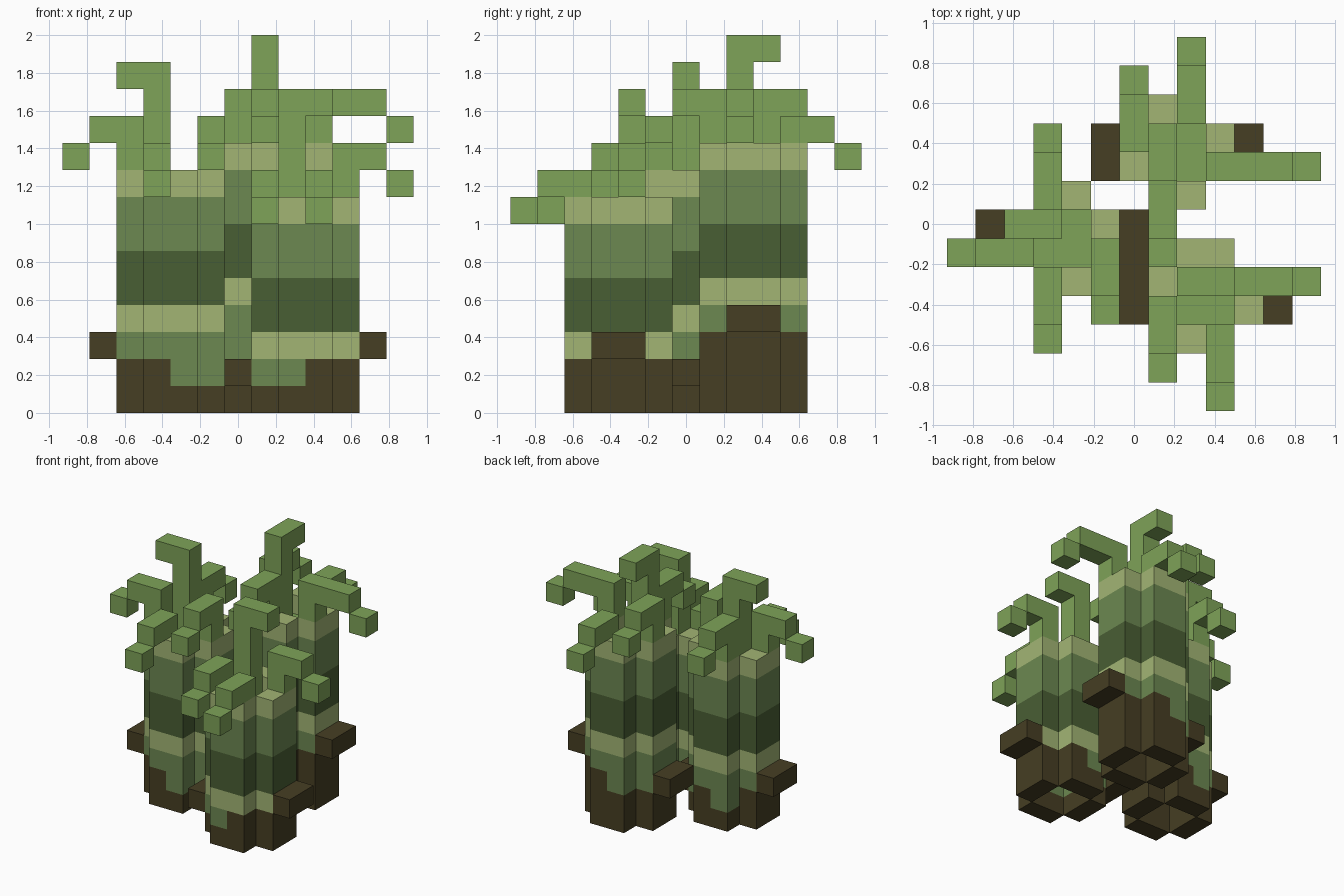
import bpy, bmesh
from math import radians

U = 2 / 14  # edge of one block

cube = bpy.data.objects.get("Cube")
if cube:
    bpy.data.objects.remove(cube, do_unlink=True)


def linear(hex_code):
    values = [int(hex_code[i:i + 2], 16) / 255 for i in (0, 2, 4)]
    return [v / 12.92 if v <= 0.04045 else ((v + 0.055) / 1.055) ** 2.4 for v in values] + [1]


def make_material(name, hex_code):
    mat = bpy.data.materials.new(name)
    mat.use_nodes = True
    mat.diffuse_color = linear(hex_code)
    mat.node_tree.nodes["Principled BSDF"].inputs["Base Color"].default_value = linear(hex_code)
    return mat


MATERIALS = [make_material("root_brown", "463E23"),
             make_material("mid_green", "6C8851"),
             make_material("pale_green", "A2B574"),
             make_material("dark_green", "495E34"),
             make_material("tendril_green", "7EA358")]
BROWN, MID, PALE, DARK, TENDRIL = range(5)

# Outward direction and two edge directions for each side of a block
SIDES = []
for axis in range(3):
    for sign in (-1, 1):
        n, a, b = [0] * 3, [0] * 3, [0] * 3
        n[axis], a[(axis + 1) % 3], b[(axis + 2) % 3] = sign, 1, sign
        SIDES.append((n, a, b))


def build_blocks(name, blocks):
    """Skin a set of grid blocks {(x, y, z): material} with their outer faces."""
    bm = bmesh.new()
    for (x, y, z), mat in blocks.items():
        for n, a, b in SIDES:
            if (x + n[0], y + n[1], z + n[2]) in blocks:
                continue
            corners = []
            for s, t in ((-1, -1), (1, -1), (1, 1), (-1, 1)):
                p = [(n[i] + s * a[i] + t * b[i]) / 2 for i in range(3)]
                corners.append(bm.verts.new(((x + p[0]) * U, (y + p[1]) * U, (z + 0.5 + p[2]) * U)))
            bm.faces.new(corners).material_index = mat
    bmesh.ops.remove_doubles(bm, verts=bm.verts, dist=U / 100)
    bmesh.ops.dissolve_limit(bm, angle_limit=radians(1), verts=bm.verts, edges=bm.edges,
                             delimit={'MATERIAL'})
    mesh = bpy.data.meshes.new(name)
    bm.to_mesh(mesh)
    bm.free()
    for mat in MATERIALS:
        mesh.materials.append(mat)
    bpy.context.collection.objects.link(bpy.data.objects.new(name, mesh))


def build_stalk(name, x0, y0, top, brown, low_cells):
    """Four planks round a hollow core, banded by height."""
    blocks = {}
    for i in range(4):
        for j in range(4):
            if (i in (0, 3)) == (j in (0, 3)):
                continue
            soil = brown - 1 if (i, j) in low_cells else brown
            for z in range(top):
                down = top - 1 - z
                if z < soil:
                    mat = BROWN
                elif down == 0 or down == 5:
                    mat = PALE
                elif down in (3, 4):
                    mat = DARK
                else:
                    mat = MID
                blocks[x0 + i, y0 + j, z] = mat
    build_blocks(name + "_stalk", blocks)
    # Recessed green core cap
    build_blocks(name + "_core", {(x0 + i, y0 + j, top - 2): TENDRIL
                                  for i in (1, 2) for j in (1, 2)})


def build_roots(name, x0, y0, left_z, right_z):
    """A two-block root on each x side of the stalk."""
    for side, x, z in (("right", x0 - 1, left_z), ("left", x0 + 4, right_z)):
        build_blocks(f"{name}_{side}_root", {(x, y0 + j, z): BROWN for j in (1, 2)})


def build_tendril(name, x, y, dx, dy, base, raised):
    """Tendril that rises from the rim, reaches outward and droops at the tip."""
    z = base + raised
    blocks = {(x, y, k): TENDRIL for k in range(base, z + 1)}
    blocks[x + dx, y + dy, z] = TENDRIL
    build_blocks(name, blocks)
    build_blocks(name + "_tip", {(x + 2 * dx, y + 2 * dy, z - 1): TENDRIL})


def build_tall_shoot(name, x, y, dx, dy, top):
    """Tall central shoot with a hooked end."""
    blocks = {(x, y, k): TENDRIL for k in range(top - 1, top + 4)}
    blocks[x + dx, y + dy, top + 3] = TENDRIL
    build_blocks(name, blocks)


# name, corner, height, soil height, lower soil cells, root heights, shoot, tendrils
low_half = {(0, 1), (0, 2), (1, 0), (1, 3)}
plants = [
    ("side", -4, -2, 9, 2, {(2, 0), (3, 1), (3, 2), (1, 3)}, (2, 1), (-3, 0, -1, 0),
     [(-4, -1, -1, 0, 1), (-3, 1, 0, 1, 1), (-3, -2, 0, -1, 0), (-1, -1, 0, -1, 1)]),
    ("front", 1, -4, 8, 2, low_half, (1, 2), (2, -2, 1, 0),
     [(4, -2, 1, 0, 1), (3, -4, 0, -1, 0), (1, -3, 0, -1, 0)]),
    ("back", 0, 1, 10, 3, low_half, (2, 3), (1, 2, 0, 1),
     [(3, 2, 1, 0, 1), (2, 4, 0, 1, 0), (0, 3, 0, 1, 1), (1, 1, 0, -1, 1)]),
]

for name, x0, y0, top, brown, low_cells, roots, shoot, tendrils in plants:
    build_stalk(name, x0, y0, top, brown, low_cells)
    build_roots(name, x0, y0, *roots)
    build_tall_shoot(name + "_tall_shoot", *shoot, top)
    for k, (x, y, dx, dy, raised) in enumerate(tendrils):
        # The raised sideways tendrils are one block longer on the back stalk
        if name == "back" and dx:
            build_blocks("back_arm_base", {(x, y, top): TENDRIL, (x, y, top + 1): TENDRIL})
            x += dx
            build_tendril(f"{name}_tendril_{k + 1}", x, y, dx, dy, top + 1, 0)
        else:
            build_tendril(f"{name}_tendril_{k + 1}", x, y, dx, dy, top, raised)
